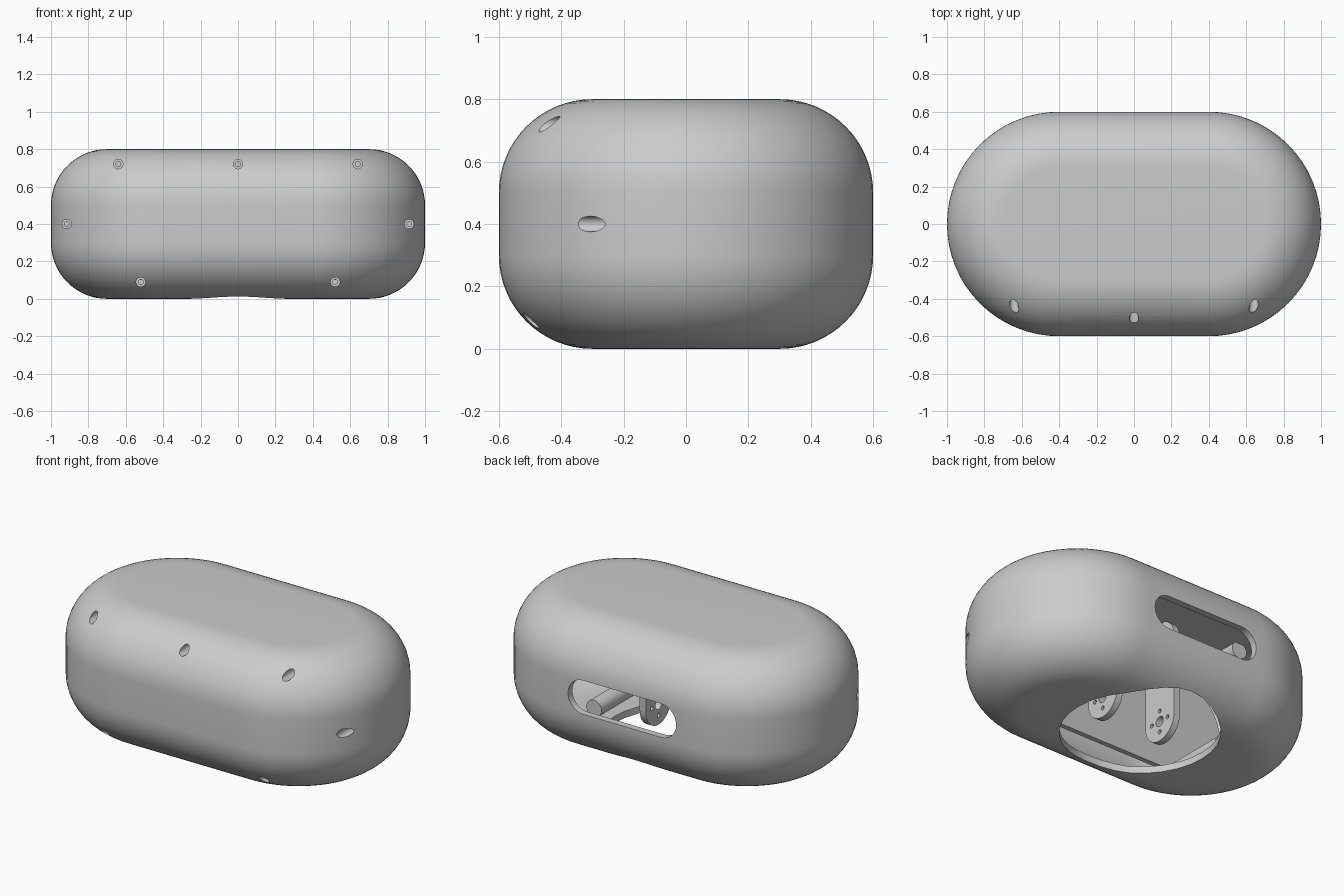
import bpy, bmesh, math
from mathutils import Matrix, Vector

cube = bpy.data.objects.get("Cube")
if cube:
    bpy.data.objects.remove(cube)

grey = bpy.data.materials.new("light_grey")
grey.use_nodes = True
COLOUR = (0.6, 0.6, 0.6, 1)
grey.diffuse_color = COLOUR
grey.node_tree.nodes["Principled BSDF"].inputs["Base Color"].default_value = COLOUR

CORE, FILLET, MID = 0.4, 0.3, 0.4   # half straight length, edge radius, mid height


def stadium(half_len, radius, steps=32):
    """Outline of two half circles joined by straight sides."""
    pts = []
    for side in (1, -1):
        for i in range(steps + 1):
            a = math.pi * (i / steps - 0.5)
            pts.append((side * (half_len + radius * math.cos(a)), side * radius * math.sin(a)))
    return pts


def loft(name, rings):
    """Skin a stack of equal rings and cap both ends."""
    bm = bmesh.new()
    loops = [[bm.verts.new(p) for p in ring] for ring in rings]
    n = len(loops[0])
    for low, high in zip(loops, loops[1:]):
        for i in range(n):
            j = (i + 1) % n
            bm.faces.new((low[i], low[j], high[j], high[i]))
    bm.faces.new(loops[0][::-1])
    bm.faces.new(loops[-1])
    bmesh.ops.remove_doubles(bm, verts=bm.verts, dist=1e-5)
    bmesh.ops.recalc_face_normals(bm, faces=bm.faces)
    mesh = bpy.data.meshes.new(name)
    bm.to_mesh(mesh)
    bm.free()
    mesh.materials.append(grey)
    obj = bpy.data.objects.new(name, mesh)
    bpy.context.collection.objects.link(obj)
    return obj


def pill(name, inset):
    """Stadium body with rounded upper and lower edges."""
    r = FILLET - inset
    rings = []
    for sign in (-1, 1):
        angles = [math.pi / 2 * i / 16 for i in range(17)]
        for a in (angles[::-1] if sign < 0 else angles):
            z = MID + sign * (MID - FILLET + r * math.sin(a))
            rings.append([(x, y, z) for x, y in stadium(CORE, FILLET + r * math.cos(a))])
    return loft(name, rings)


def prism(name, half_len, radius, start, end, roll=0):
    """Round or slot-shaped bar running from start to end."""
    start, end = Vector(start), Vector(end)
    turn = (end - start).to_track_quat("Z", "Y").to_matrix() @ Matrix.Rotation(roll, 3, "Z")
    outline = [turn @ Vector((x, y, 0)) for x, y in stadium(half_len, radius, 16)]
    return loft(name, [[p + c for p in outline] for c in (start, end)])


def cut(target, cutter):
    """Subtract cutter from target and discard the cutter."""
    cutter.hide_render = True
    mod = target.modifiers.new("cut", "BOOLEAN")
    mod.operation, mod.solver, mod.object = "DIFFERENCE", "EXACT", cutter
    bpy.context.view_layer.objects.active = target
    bpy.ops.object.modifier_apply(modifier=mod.name)
    bpy.data.objects.remove(cutter)


def smooth(obj):
    bpy.ops.object.select_all(action="DESELECT")
    obj.select_set(True)
    bpy.context.view_layer.objects.active = obj
    bpy.ops.object.shade_smooth_by_angle(angle=math.radians(30))


# Screw positions: x, z and the depth of the countersunk seat
screws = [(0, 0.72, -0.38)]
for s in (1, -1):
    screws += [(s * 0.64, 0.72, -0.3), (s * 0.915, 0.4, -0.2), (s * 0.52, 0.09, -0.36)]

# Hollow shell, leaving solid screw posts inside
shell = pill("shell", 0)
cavity = pill("cavity", 0.04)
for x, z, seat in screws:
    cut(cavity, prism("post", 0, 0.05, (x, -0.7, z), (x, 0.12, z)))
cut(shell, cavity)

# Screw holes in the front
for x, z, seat in screws:
    cut(shell, prism("screw_seat", 0, 0.025, (x, -0.7, z), (x, seat, z)))
    cut(shell, prism("screw_bore", 0, 0.013, (x, seat - 0.05, z), (x, 0.05, z)))

# Round opening underneath and slot in the back
cut(shell, prism("bottom_opening", 0, 0.435, (0, 0.05, -0.1), (0, 0.05, 0.25)))
cut(shell, prism("back_slot", 0.255, 0.1, (0, 0.48, 0.41), (0, 0.7, 0.41)))
smooth(shell)

# Pair of hanging bracket arms with a bolt circle
for side, x in (("left", 0.2), ("right", -0.2)):
    arm = prism(side + "_bracket_arm", 0.245, 0.12, (x - 0.02, 0, 0.405), (x + 0.02, 0, 0.405))
    # Stand the slot shape upright if its long axis lies sideways
    if arm.dimensions.y > arm.dimensions.z:
        arm.data.transform(Matrix.Translation((0, 0, 0.405)) @ Matrix.Rotation(math.pi / 2, 4, "X")
                           @ Matrix.Translation((0, 0, -0.405)))
    cut(arm, prism("hub_hole", 0, 0.03, (x - 0.1, 0, 0.16), (x + 0.1, 0, 0.16)))
    for k in range(4):
        a = math.pi / 2 * k
        y, z = 0.065 * math.cos(a), 0.16 + 0.065 * math.sin(a)
        cut(arm, prism("bolt_hole", 0, 0.012, (x - 0.1, y, z), (x + 0.1, y, z)))
    smooth(arm)

# Flat panel behind the front wall
panel = prism("inner_panel", 0.54, 0.3, (0, -0.31, MID), (0, -0.28, MID))
smooth(panel)
